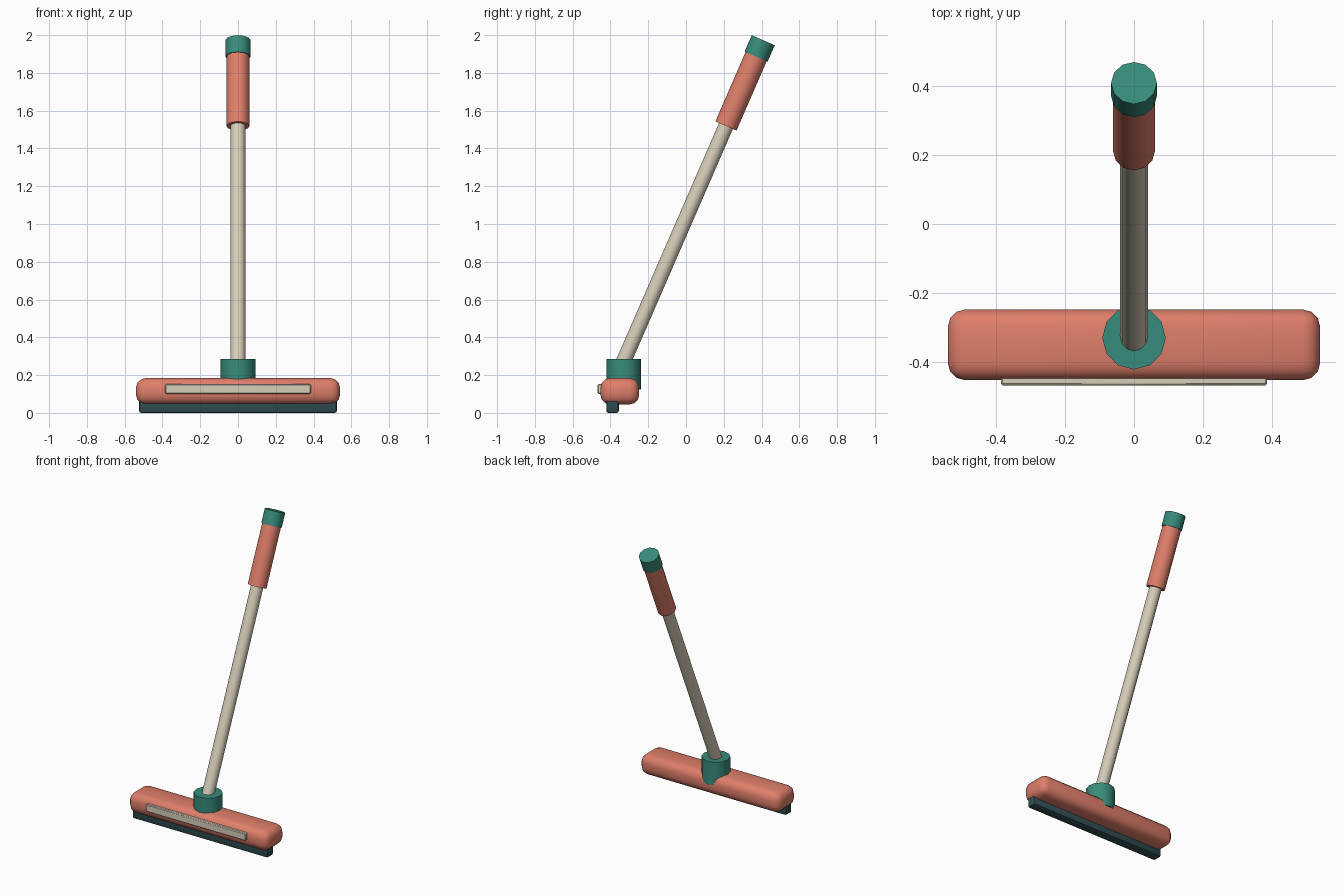
import bpy, math
from mathutils import Vector

if "Cube" in bpy.data.objects:
    bpy.data.objects.remove(bpy.data.objects["Cube"])


def material(name, rgb):
    m = bpy.data.materials.new(name)
    m.diffuse_color = (*rgb, 1)
    m.use_nodes = True
    m.node_tree.nodes["Principled BSDF"].inputs["Base Color"].default_value = m.diffuse_color
    return m


coral = material("coral", (0.74, 0.21, 0.145))
teal = material("teal", (0.04, 0.26, 0.20))
cream = material("cream", (0.68, 0.62, 0.49))
slate = material("dark slate", (0.03, 0.075, 0.085))


def finish(obj, name, mat):
    obj.name = name
    obj.data.materials.append(mat)
    bpy.ops.object.shade_smooth_by_angle(angle=math.radians(40))


def box(name, lo, hi, bevel, segments, mat):
    lo, hi = Vector(lo), Vector(hi)
    bpy.ops.mesh.primitive_cube_add(size=1, location=(lo + hi) / 2)
    obj = bpy.context.object
    obj.scale = hi - lo
    bpy.ops.object.transform_apply(location=False, rotation=False, scale=True)
    mod = obj.modifiers.new("Bevel", 'BEVEL')
    mod.width, mod.segments = bevel, segments
    bpy.ops.object.modifier_apply(modifier=mod.name)
    finish(obj, name, mat)


def rod(name, a, b, radius, mat):
    a, b = Vector(a), Vector(b)
    bpy.ops.mesh.primitive_cylinder_add(vertices=12, radius=radius, depth=(b - a).length,
                                        location=(a + b) / 2)
    obj = bpy.context.object
    # tilt backwards about x so the rod follows a -> b
    obj.rotation_euler.x = -math.atan2(b.y - a.y, b.z - a.z)
    finish(obj, name, mat)


# Head, rubber blade and front strip
box("head", (-0.54, -0.453, 0.045), (0.54, -0.248, 0.184), 0.05, 3, coral)
box("blade", (-0.523, -0.422, 0.0), (0.523, -0.356, 0.09), 0.01, 2, slate)
box("front_strip", (-0.386, -0.468, 0.1), (0.386, -0.44, 0.152), 0.005, 1, cream)

# Upright collar on the head
rod("collar", (0, -0.33, 0.125), (0, -0.33, 0.285), 0.092, teal)

# Leaning handle: points measured back from the top along one axis
TOP = Vector((0, 0.409, 1.973))
LEAN = math.radians(23.5)
AXIS = Vector((0, -math.sin(LEAN), -math.cos(LEAN)))
rod("pole", TOP + AXIS * 1.96, TOP + AXIS * 0.3, 0.04, cream)
rod("grip", TOP + AXIS * 0.495, TOP + AXIS * 0.05, 0.061, coral)
rod("end_cap", TOP + AXIS * 0.095, TOP, 0.0665, teal)
